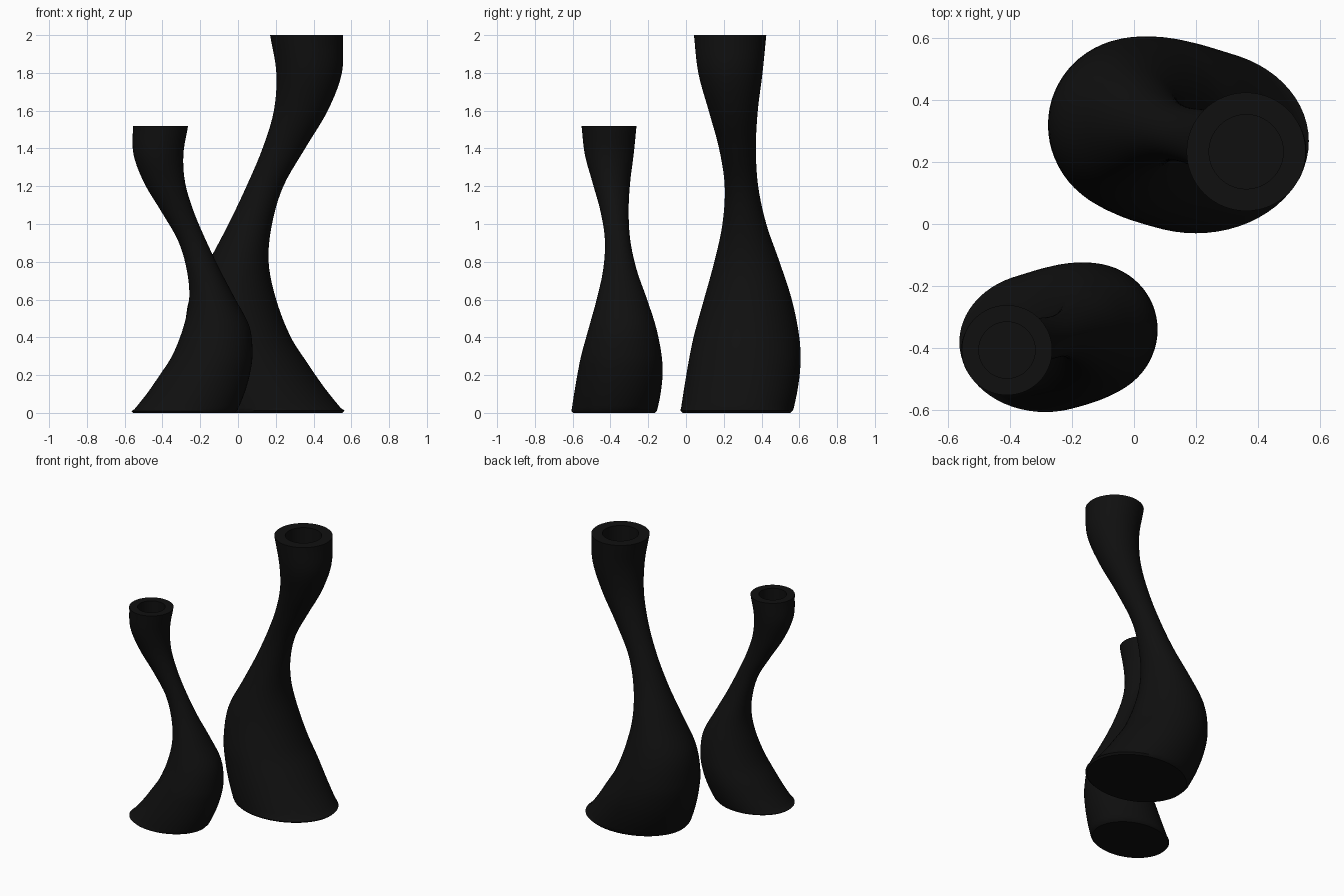
import bpy, bmesh, math

if "Cube" in bpy.data.objects:
    bpy.data.objects.remove(bpy.data.objects["Cube"])

# Horizontal sections of the tall holder: z, x min, x max, y min, y max
SECTIONS = [
    (0.00, -0.166, 0.565, -0.030, 0.565),
    (0.13, -0.220, 0.460, -0.010, 0.592),
    (0.26, -0.258, 0.370, 0.012, 0.606),
    (0.40, -0.278, 0.280, 0.040, 0.600),
    (0.60, -0.258, 0.202, 0.095, 0.560),
    (0.80, -0.155, 0.162, 0.150, 0.495),
    (1.00, -0.050, 0.180, 0.193, 0.425),
    (1.20, 0.045, 0.240, 0.205, 0.382),
    (1.40, 0.130, 0.355, 0.175, 0.370),
    (1.60, 0.190, 0.475, 0.120, 0.380),
    (1.80, 0.203, 0.550, 0.065, 0.405),
    (2.00, 0.170, 0.555, 0.042, 0.425),
]
SIDES = 64
STEPS = 5


def slope(i, k):
    a = SECTIONS[max(i - 1, 0)]
    b = SECTIONS[min(i + 1, len(SECTIONS) - 1)]
    return (b[k] - a[k]) / (b[0] - a[0])


def smooth_sections():
    """Cubic interpolation between the measured sections."""
    out = []
    for i in range(len(SECTIONS) - 1):
        a, b = SECTIONS[i], SECTIONS[i + 1]
        h = b[0] - a[0]
        for s in range(STEPS):
            t = s / STEPS
            row = [a[0] + t * h]
            for k in range(1, 5):
                row.append((2*t**3 - 3*t**2 + 1) * a[k] + (t**3 - 2*t**2 + t) * h * slope(i, k)
                           + (3*t**2 - 2*t**3) * b[k] + (t**3 - t**2) * h * slope(i + 1, k))
            out.append(row)
    out.append(list(SECTIONS[-1]))
    return out


black = bpy.data.materials.new("black")
black.diffuse_color = (0.005, 0.005, 0.005, 1)
black.use_nodes = True
black.node_tree.nodes["Principled BSDF"].inputs["Base Color"].default_value = black.diffuse_color


def candle_holder(name, scale=1.0, mirror=1, dx=0.0, dy=0.0):
    bm = bmesh.new()
    rings = []

    def ring(z, cx, cy, rx, ry):
        rings.append([bm.verts.new((dx + mirror * scale * (cx + rx * math.cos(a)),
                                    dy + scale * (cy + ry * math.sin(a)), scale * z))
                      for a in (2 * math.pi * i / SIDES for i in range(SIDES))])

    # Body, with a slightly rounded foot edge
    for n, (z, x0, x1, y0, y1) in enumerate(smooth_sections()):
        cx, cy, rx, ry = (x0 + x1) / 2, (y0 + y1) / 2, (x1 - x0) / 2, (y1 - y0) / 2
        if n == 0:
            ring(0, cx, cy, rx - 0.012, ry - 0.012)
            z = 0.012
        ring(z, cx, cy, rx, ry)
    # Candle socket sunk into the top
    ring(2.0, cx, cy, 0.12, 0.12)
    ring(1.75, cx, cy, 0.12, 0.12)

    for lo, hi in zip(rings, rings[1:]):
        for i in range(SIDES):
            j = (i + 1) % SIDES
            bm.faces.new((lo[i], lo[j], hi[j], hi[i]))
    bm.faces.new(rings[0])
    bm.faces.new(rings[-1])
    bmesh.ops.recalc_face_normals(bm, faces=bm.faces)

    mesh = bpy.data.meshes.new(name)
    bm.to_mesh(mesh)
    bm.free()
    mesh.materials.append(black)
    obj = bpy.data.objects.new(name, mesh)
    bpy.context.collection.objects.link(obj)
    bpy.ops.object.select_all(action='DESELECT')
    obj.select_set(True)
    bpy.context.view_layer.objects.active = obj
    bpy.ops.object.shade_smooth_by_angle(angle=math.radians(40))


candle_holder("tall_candle_holder")
# The short holder is the same form, smaller and mirrored
candle_holder("short_candle_holder", 0.76, -1, -0.135, -0.585)
